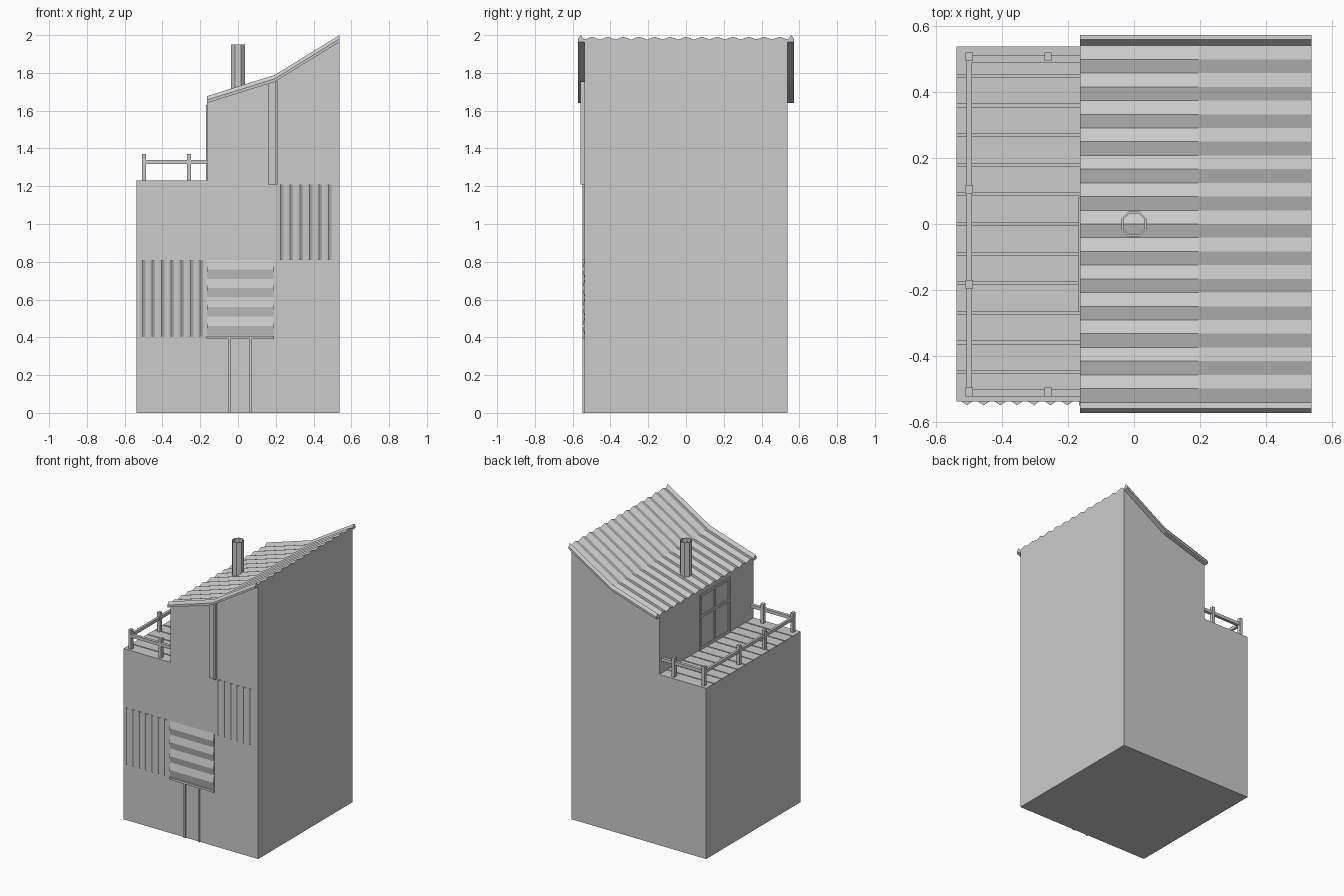
import bpy, bmesh
from math import pi

if "Cube" in bpy.data.objects:
    bpy.data.objects.remove(bpy.data.objects["Cube"])


def make(name, verts, faces):
    me = bpy.data.meshes.new(name)
    me.from_pydata(verts, [], faces)
    bm = bmesh.new()
    bm.from_mesh(me)
    bmesh.ops.recalc_face_normals(bm, faces=bm.faces)
    bm.to_mesh(me)
    bm.free()
    ob = bpy.data.objects.new(name, me)
    bpy.context.collection.objects.link(ob)
    return ob


def box(name, x0, x1, y0, y1, z0, z1):
    v = [(x, y, z) for x in (x0, x1) for y in (y0, y1) for z in (z0, z1)]
    return make(name, v, [(0, 1, 3, 2), (4, 6, 7, 5), (0, 4, 5, 1),
                          (2, 3, 7, 6), (0, 2, 6, 4), (1, 5, 7, 3)])


def prism(name, bottom, top):
    n = len(bottom)
    sides = [(i, (i + 1) % n, n + (i + 1) % n, n + i) for i in range(n)]
    return make(name, bottom + top, sides + [tuple(range(n)), tuple(range(n, 2 * n))])


W = 0.537      # half width of the tower
XU = -0.163    # wall of the upper storey
DECK = 1.231

# Tower body with stepped terrace and kinked roof line
profile = [(-W, 0), (W, 0), (W, 1.972), (0.195, 1.758), (XU, 1.646), (XU, 1.223), (-W, 1.223)]
prism("tower_body", [(x, -W, z) for x, z in profile], [(x, W, z) for x, z in profile])

# Corrugated roof: zigzag across y, swept along the kinked slope
ridge = 0.0829
half = [(0.541, -0.036), (0.572, -0.036), (0.572, -0.02), (0.557, 0.0)]
section = [(-y, o) for y, o in half]
for k in range(-6, 7):
    section += [((k - 0.5) * ridge, -0.023), (k * ridge, -0.009)]
section += [(6.5 * ridge, -0.023)] + half[::-1]
stations = [(XU, 1.677), (0.195, 1.789), (W, 2.0)]
n = len(section)
verts = [(x, y, z + o) for x, z in stations for y, o in section]
faces = [(s * n + i, s * n + (i + 1) % n, (s + 1) * n + (i + 1) % n, (s + 1) * n + i)
         for s in range(2) for i in range(n)]
faces += [tuple(range(n)), tuple(range(2 * n, 3 * n))]
make("corrugated_roof", verts, faces)

# Open chimney pipe
bpy.ops.mesh.primitive_cylinder_add(vertices=8, radius=0.041, depth=0.29, end_fill_type='NOTHING',
                                    location=(0, 0, 1.805), rotation=(0, 0, pi / 8))
chimney = bpy.context.object
chimney.name = "chimney_pipe"
wall = chimney.modifiers.new("wall", 'SOLIDIFY')
wall.thickness = 0.006

# Terrace planks
pitch = 2 * W / 12
for i in range(12):
    y0 = -W + i * pitch
    box("terrace_plank", -W, XU, y0 + (0.004 if i else 0),
        y0 + pitch - (0.004 if i < 11 else 0), 1.222, DECK)

# Terrace railing
for x, y in [(-0.498, 0.505), (-0.498, 0.105), (-0.498, -0.183), (-0.498, -0.508),
             (-0.26, 0.505), (-0.26, -0.508)]:
    box("railing_post", x - 0.011, x + 0.011, y - 0.013, y + 0.013, DECK, 1.37)
box("front_rail", -0.506, -0.489, -0.52, 0.515, 1.317, 1.339)
for y in (0.499, -0.511):
    box("side_rail", -0.498, XU, y - 0.011, y + 0.011, 1.317, 1.339)

# Glazed terrace door: frame and glazing bars
ya, yb, zt, t = -0.265, 0.08, 1.63, 0.018
ym, zm = (ya + yb) / 2, 1.46
for y in (ya, ym - t / 2, yb - t):
    box("terrace_door_upright", XU - 0.007, XU + 0.01, y, y + t, DECK, zt)
for z in (DECK, zm, zt - t):
    box("terrace_door_bar", XU - 0.007, XU + 0.01, ya, yb, z, z + t)

# Front panels with vertical ribs
for name, x0, count, z0, z1 in [("left_panel_rib", -0.505, 7, 0.405, 0.81),
                                ("right_panel_rib", 0.226, 6, 0.81, 1.21)]:
    for i in range(count):
        x = x0 + i * 0.0505
        tri = [(x - 0.016, -W), (x, -W - 0.011), (x + 0.016, -W)]
        prism(name, [(a, b, z0) for a, b in tri], [(a, b, z1) for a, b in tri])

# Centre panel with horizontal ribs
for i in range(4):
    z = 0.76 - 0.1 * i
    tri = [(-W, z + 0.05), (-W - 0.011, z), (-W, z - 0.05)]
    prism("centre_panel_rib", [(XU, b, c) for b, c in tri], [(0.187, b, c) for b, c in tri])

# Entrance ledge and door frame
box("entrance_ledge", -0.166, 0.19, -W - 0.012, -W, 0.39, 0.406)
for x in (-0.046, 0.068):
    box("entrance_post", x - 0.006, x + 0.006, -W - 0.01, -W, 0, 0.39)

# Upper front pilaster and drainpipe
box("pilaster", 0.158, 0.2, -W - 0.012, -W, 1.21, 1.752)
box("drainpipe", 0.197, 0.208, -W - 0.021, -W, 1.21, 1.755)
